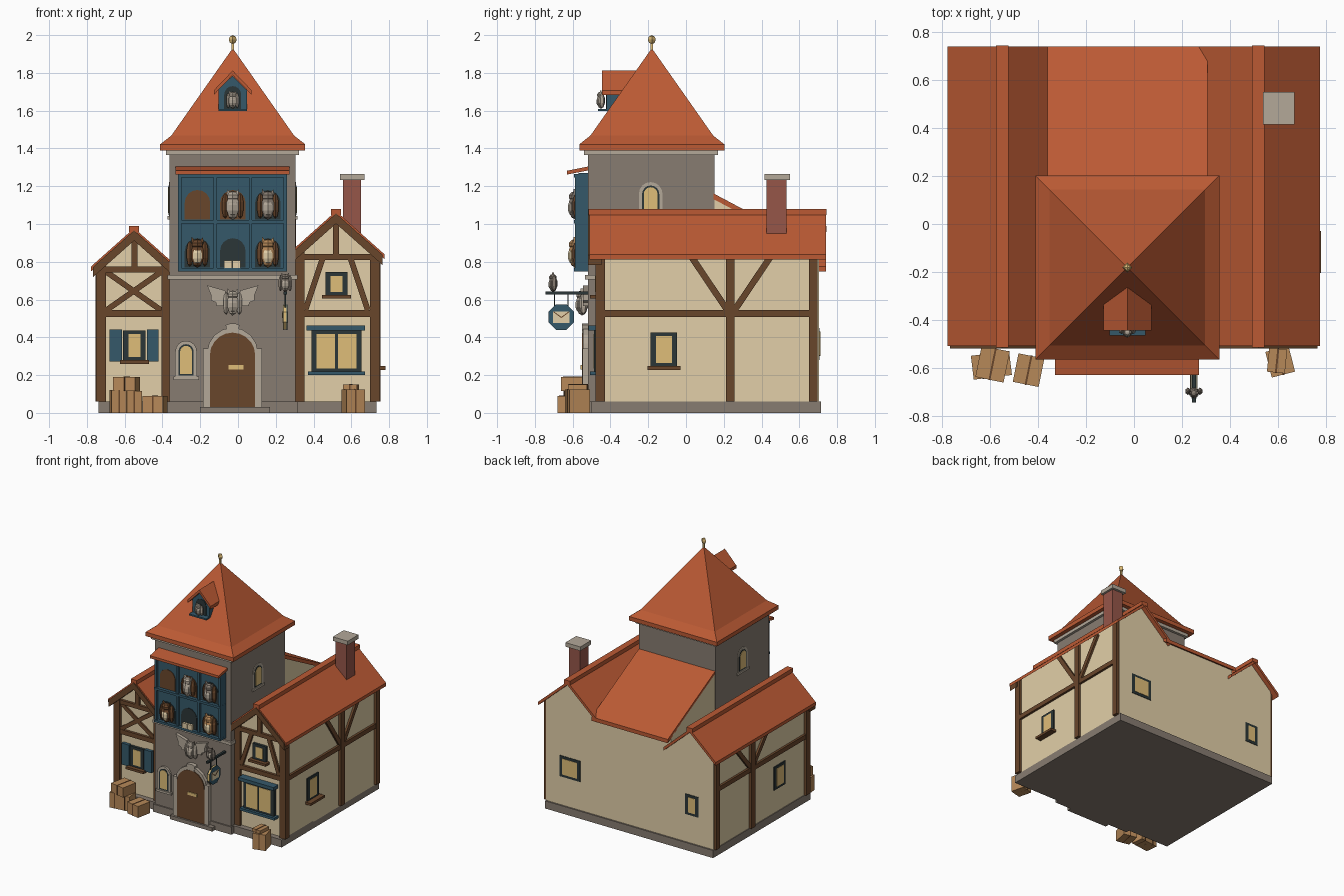
import bpy, bmesh, math
from mathutils import Matrix, Vector

if "Cube" in bpy.data.objects:
    bpy.data.objects.remove(bpy.data.objects["Cube"])


def mat(name, hexa):
    m = bpy.data.materials.new(name)
    rgb = [int(hexa[i:i + 2], 16) / 255 for i in (0, 2, 4)]
    m.diffuse_color = [((c + 0.055) / 1.055) ** 2.4 for c in rgb] + [1]
    m.use_nodes = True
    m.node_tree.nodes["Principled BSDF"].inputs["Base Color"].default_value = m.diffuse_color
    return m


ROOF, STONE = mat("roof tile", "BB5A34"), mat("grey stone", "877C71")
PALE, CREAM = mat("pale stone", "B3A899"), mat("cream plaster", "E2CFA8")
WOOD, TEAL = mat("dark timber", "69462B"), mat("teal paint", "35596A")
DARK, GLASS = mat("dark frame", "2B3637"), mat("yellow glass", "DFBD78")
CRATE, BRICK = mat("crate wood", "B68858"), mat("red brick", "965649")


def finish(name, bm, m):
    bmesh.ops.recalc_face_normals(bm, faces=bm.faces)
    me = bpy.data.meshes.new(name)
    bm.to_mesh(me)
    bm.free()
    me.materials.append(m)
    ob = bpy.data.objects.new(name, me)
    bpy.context.collection.objects.link(ob)
    return ob


def prism(name, pts, axis, a, b, m):
    """Extrude a flat outline along an axis from a to b."""
    place = {'x': lambda p, d: (d, p[0], p[1]), 'y': lambda p, d: (p[0], d, p[1]),
             'z': lambda p, d: (p[0], p[1], d)}[axis]
    bm = bmesh.new()
    r0, r1 = ([bm.verts.new(place(p, d)) for p in pts] for d in (a, b))
    bm.faces.new(r0)
    bm.faces.new(r1)
    n = len(pts)
    for i in range(n):
        bm.faces.new((r0[i], r0[(i + 1) % n], r1[(i + 1) % n], r1[i]))
    return finish(name, bm, m)


def rect(u0, u1, v0, v1):
    return [(u0, v0), (u1, v0), (u1, v1), (u0, v1)]


def box(name, x0, x1, y0, y1, z0, z1, m):
    return prism(name, rect(x0, x1, y0, y1), 'z', z0, z1, m)


def line(p, q, w):
    p, q = Vector(p), Vector(q)
    d = (q - p).normalized() * w / 2
    n = Vector((-d.y, d.x))
    return [p + n, p - n, q - n, q + n]


def arch(c, z0, z1, w, n=8):
    r = w / 2
    return [(c - r, z0), (c + r, z0)] + [(c + r * math.cos(math.pi * i / n),
            z1 - r + r * math.sin(math.pi * i / n)) for i in range(n + 1)]


SIDE = {'front': ('y', -1), 'back': ('y', 1), 'right': ('x', 1), 'left': ('x', -1)}


def panel(name, side, base, pts, d, m, d0=-0.01):
    ax, s = SIDE[side]
    return prism(name, pts, ax, base + s * d0, base + s * d, m)


def window(name, side, base, u0, u1, z0, z1, panes=1, sill=WOOD, d=.02):
    panel(name + "_frame", side, base, rect(u0, u1, z0, z1), d, DARK)
    t, w = 0.02, (u1 - u0 - 0.04) / panes
    for i in range(panes):
        a = u0 + t + w * i
        panel(name + "_glass", side, base, rect(a + .007, a + w - .007, z0 + t, z1 - t), d + .003, GLASS)
    if sill:
        panel(name + "_sill", side, base, rect(u0 - 0.018, u1 + 0.018, z0 - 0.015, z0 + 0.004), 0.05, sill)


def arched_window(name, side, base, c, z0, z1, w, d=.014):
    panel(name + "_surround", side, base, arch(c, z0, z1, w), d, PALE)
    panel(name + "_frame", side, base, arch(c, z0 + 0.018, z1 - 0.018, w - 0.034), d + .002, DARK)
    panel(name + "_glass", side, base, arch(c, z0 + 0.027, z1 - 0.027, w - 0.052), d + .004, GLASS)
    panel(name + "_sill", side, base, rect(c - w / 2 - .01, c + w / 2 + .01, z0 - .005, z0 + .012), d + .006, PALE)


def blob(name, c, r, m, seg=6, rings=5):
    bm = bmesh.new()
    bmesh.ops.create_uvsphere(bm, u_segments=seg, v_segments=rings, radius=1,
                              matrix=Matrix.Translation(c) @ Matrix.Diagonal((*r, 1)))
    return finish(name, bm, m)


def owl(name, x, y, z, h, body, wings, belly):
    blob(name + "_body", (x, y, z + h * .45), (h * .24, h * .23, h * .45), body)
    blob(name + "_head", (x, y - h * .02, z + h * .77), (h * .21, h * .2, h * .18), body)
    blob(name + "_belly", (x, y - h * .11, z + h * .4), (h * .18, h * .15, h * .27), belly)
    for s in (-1, 1):
        blob(name + "_wing", (x + s * h * .25, y + h * .05, z + h * .46), (h * .13, h * .16, h * .42), wings)
        prism(name + "_ear", [(x + s * h * .06, z + h * .88), (x + s * h * .2, z + h * .82),
                              (x + s * h * .19, z + h * 1.02)], 'y', y - h * .06, y + h * .04, body)


# Stone plinth and door steps
box("plinth", -.738, .732, -.50, .716, 0, .06, STONE)
box("tower_plinth", -.372, .314, -.53, -.4, 0, .06, STONE)
box("door_step", -.20, .17, -.565, -.5, 0, .03, STONE)

# Front and rear planes of the plaster walls
F, BACK = -.458, .704


# Side wings: gabled plaster body, tiled roof, ridge cap, front rake boards
def wing(name, cx, top, run, k, x0, x1):
    h = lambda x, off: top - off - k * abs(x - cx)
    prism(name + "_wall", [(x0, .05), (x1, .05), (x1, h(x1, .022)), (cx, top - .022), (x0, h(x0, .022))],
          'y', F, BACK, CREAM)
    L, R = cx - run, cx + run
    chev = lambda a, b, l, r: [(l, h(l, a)), (cx, top - a), (r, h(r, a)), (r, h(r, b)), (cx, top - b), (l, h(l, b))]
    prism(name + "_roof", chev(0, .026, L, R), 'y', -.51, .741, ROOF)
    prism(name + "_rake_boards", chev(.012, .066, L + .01, R - .01), 'y', -.519, F + .01, WOOD)
    prism(name + "_ridge_cap", rect(cx - .026, cx + .026, top - .02, top + .011), 'y', -.516, .744, ROOF)


wing("left_wing", -.550, .978, .228, .89, -.732, -.34)
wing("right_wing", .519, 1.068, .257, .89, .29, .732)

# Front timbers of both wings
fr = lambda name, pts, d=.02: panel(name, 'front', F, pts, d, WOOD)
for n, a, b, z in (("left", -.732, -.36, .76), ("right", .31, .732, .825)):
    fr(n + "_floor_beam", rect(a, b, .508, .544))
    fr(n + "_eave_beam", rect(a, b, z - .016, z + .016))
fr("left_inner_post", rect(-.405, -.355, .06, .79))
fr("right_inner_post", rect(.30, .352, .06, .86))
fr("left_king_post", rect(-.565, -.533, .76, .93))
fr("right_king_post", rect(.503, .535, .83, 1.02))
for s in (-1, 1):
    fr("left_cross_brace", line((-.552 - s * .15, .54), (-.552 + s * .15, .75), .03), .014 + s * .003)
    fr("right_brace", line((.522 + s * .165, .545), (.522 + s * .075, .815), .03), .017)

# Side timbers, corner posts and side windows
for side, s, top in (('right', 1, .855), ('left', -1, .795)):
    B = s * .73
    for y in (.234, .674):
        panel(side + "_post", side, B, rect(y - .023, y + .023, .06, top), .024, WOOD)
    for yy in (.238,):
        panel(side + "_floor_beam", side, B, rect(-.44, .68, .508, .544), .02, WOOD)
        for t in (-1, 1):
            panel(side + "_brace", side, B, line((yy + t * .02, .545), (yy + t * .222, top - .01), .034), .018, WOOD)
    xs = sorted((s * .698, s * .752))
    box(side + "_corner_post", *xs, -.480, -.428, .06, top, WOOD)
    window(side + "_window", side, B, -.187, -.048, .243, .426, 1, WOOD if s > 0 else None, .01)

# Front and back windows
window("left_front_window", 'front', F, -.608, -.49, .275, .437)
for a, b in ((-.68, -.615), (-.483, -.42)):
    panel("shutter", 'front', F, rect(a, b, .272, .442), .025, TEAL)
window("right_upper_window", 'front', F, .463, .58, .62, .745)
window("right_lower_window", 'front', F, .388, .655, .215, .437, 2, TEAL, .03)
panel("shop_lintel", 'front', F, rect(.363, .672, .437, .463), .058, TEAL)
window("back_window_right", 'back', BACK, .43, .612, .285, .45, 1, None, .004)
window("back_window_left", 'back', BACK, -.603, -.487, .28, .44, 1, None, .004)

# Rear hall between the wings with its sloping roof
zr = lambda y: 1.162 - .53 * (y - .145)
prism("rear_wall", [(.1, .05), (BACK, .05), (BACK, zr(BACK) - .02), (.1, zr(.1) - .02)], 'x', -.36, .30, CREAM)
prism("rear_roof", [(.145, zr(.145)), (.741, zr(.741)), (.741, zr(.741) - .03), (.145, zr(.145) - .03)],
      'x', -.36, .307, ROOF)

# Tower shaft, ledge, cornice
box("tower", -.362, .304, -.52, .15, .04, 1.37, STONE)
box("tower_ledge", -.372, .314, -.535, -.45, .705, .73, PALE)
box("tower_cornice", -.382, .324, -.54, .17, 1.365, 1.392, PALE)

# Flared tower roof
bm = bmesh.new()
cx, cy = -.028, -.181
rings = [[bm.verts.new((cx + sx * r, cy + sy * r, z)) for sx, sy in ((-1, -1), (1, -1), (1, 1), (-1, 1))]
         for z, r in ((1.39, .384), (1.422, .384), (1.468, .325), (1.925, .004))]
bm.faces.new(rings[0])
bm.faces.new(rings[-1])
for lo, hi in zip(rings, rings[1:]):
    for i in range(4):
        bm.faces.new((lo[i], lo[(i + 1) % 4], hi[(i + 1) % 4], hi[i]))
finish("tower_roof", bm, ROOF)
box("finial_rod", cx - .006, cx + .006, cy - .006, cy + .006, 1.9, 1.97, GLASS)
blob("finial_knob", (cx, cy, 1.976), (.021, .021, .024), GLASS, 4, 4)

# Dormer with a perched owl
prism("dormer_wall", [(-.103, 1.6), (.047, 1.6), (.047, 1.71), (cx, 1.785), (-.103, 1.71)], 'y', -.42, -.2, TEAL)
panel("dormer_opening", 'front', -.42, arch(cx, 1.61, 1.73, .09), .004, DARK)
box("dormer_sill", -.103, .047, -.465, -.3, 1.598, 1.61, TEAL)
prism("dormer_roof", [(-.128, 1.708), (cx, 1.812), (.072, 1.708), (.072, 1.684), (cx, 1.788), (-.128, 1.684)],
      'y', -.445, -.19, ROOF)
owl("dormer_owl", cx, -.450, 1.61, .095, PALE, PALE, PALE)

# Chimney
box("chimney", .555, .652, .425, .531, .85, 1.235, BRICK)
box("chimney_cap", .539, .669, .415, .55, 1.232, 1.264, PALE)

# Display bay with six niches
box("bay_box", -.313, .255, -.57, -.5, .75, 1.27, TEAL)
for z in (.757, 1.012, 1.255):
    box("bay_shelf", -.318, .260, -.594, -.51, z - .009, z + .009, TEAL)
cols = (-.308, -.121, .066, .25)
for x in cols:
    box("bay_upright", x - .009, x + .009, -.588, -.52, .75, 1.26, TEAL)
for row, z in enumerate((.77, 1.025)):
    for i in range(3):
        c = (cols[i] + cols[i + 1]) / 2
        panel("bay_niche", 'front', -.57, arch(c, z, z + .155, .135),
              .004, WOOD if (row == 1 and i < 2) else DARK)
xl, xm, xr = -.215, -.028, .158
owl("bay_owl_lower_left", xl, -.585, .768, .16, WOOD, WOOD, CREAM)
owl("bay_owl_lower_right", xr, -.585, .768, .16, CRATE, WOOD, CREAM)
owl("bay_owl_upper_middle", xm, -.585, 1.022, .16, PALE, WOOD, PALE)
owl("bay_owl_upper_right", xr, -.585, 1.022, .16, STONE, WOOD, PALE)
for x in (xm - .025, xm + .02):
    box("parcel", x - .02, x + .02, -.592, -.56, .766, .806, CREAM)
prism("bay_awning", [(-.63, 1.262), (-.5, 1.287), (-.5, 1.308), (-.63, 1.282)], 'x', -.33, .272, ROOF)

# Arched door with stone surround and letter plate
panel("door_surround", 'front', -.52, arch(-.029, .02, .452, .27), .025, PALE)
panel("keystone", 'front', -.52, [(-.055, .41), (-.003, .41), (.008, .465), (-.012, .472), (-.046, .472),
                                  (-.066, .465)], .03, PALE)
for s in (-1, 1):
    panel("door_jamb", 'front', -.52, rect(-.029 + s * .138 - .018, -.029 + s * .138 + .018, .02, .34), .028, PALE)
panel("door", 'front', -.52, arch(-.029, .03, .425, .24, 10), .031, WOOD)
panel("letter_plate", 'front', -.52, rect(-.05, .03, .23, .253), .038, GLASS)
arched_window("tower_front_window", 'front', -.52, -.275, .18, .382, .115)
arched_window("tower_right_window", 'right', .304, -.187, 1.03, 1.222, .125, .004)
arched_window("tower_left_window", 'left', -.362, -.187, 1.03, 1.222, .125, .004)

# Winged owl emblem
for s in (-1, 1):
    panel("emblem_wing", 'front', -.52, [(cx + s * u, v) for u, v in (
        (.136, .675), (.04, .648), (.02, .565), (.085, .565), (.09, .585), (.115, .595), (.116, .625))], .025, PALE)
owl("emblem_owl", cx, -.55, .515, .14, PALE, PALE, PALE)

# Hanging sign on an iron bracket
sx = .25
box("sign_bracket", sx - .009, sx + .009, -.745, -.48, .628, .643, DARK)
for y in (-.697, -.625):
    box("sign_hanger", sx - .003, sx + .003, y - .003, y + .003, .55, .63, DARK)
octo = lambda r: [(-.66 + r * math.cos(math.pi * (i + .5) / 4), .507 + r * math.sin(math.pi * (i + .5) / 4))
                  for i in range(8)]
prism("sign_core", octo(.07), 'x', sx - .008, sx + .008, GLASS)
for s in (-1, 1):
    X = sx + s * .008
    prism("sign_face", octo(.073), 'x', X, X + s * .003, TEAL)
    prism("sign_letter", rect(-.703, -.617, .477, .538), 'x', X, X + s * .006, CREAM)
    for t in (-1, 1):
        prism("sign_letter_fold", line((-.66 + t * .042, .536), (-.66, .505), .005), 'x', X, X + s * .008, WOOD)
owl("sign_owl", sx, -.703, .64, .1, STONE, STONE, PALE)

# Strapped crates by the walls
for x, y, z, w, h, a in ((-.635, -.595, 0, .08, .12, .12), (-.555, -.585, 0, .08, .115, .12),
                         (-.59, -.585, .115, .12, .075, -.2), (-.44, -.61, 0, .11, .09, -.2),
                         (.61, -.575, 0, .1, .125, .25), (.597, -.57, .125, .075, .025, -.1)):
    M = Matrix.Translation((x, y, z)) @ Matrix.Rotation(a, 4, 'Z')
    r, e = w / 2, .002
    d = max(r * 1.1, .05)
    box("crate", -r, r, -d, d, 0, h, CRATE).matrix_world = M
    box("crate_strap", -.004, .004, -d - e, d + e, 0, h + e, WOOD).matrix_world = M
